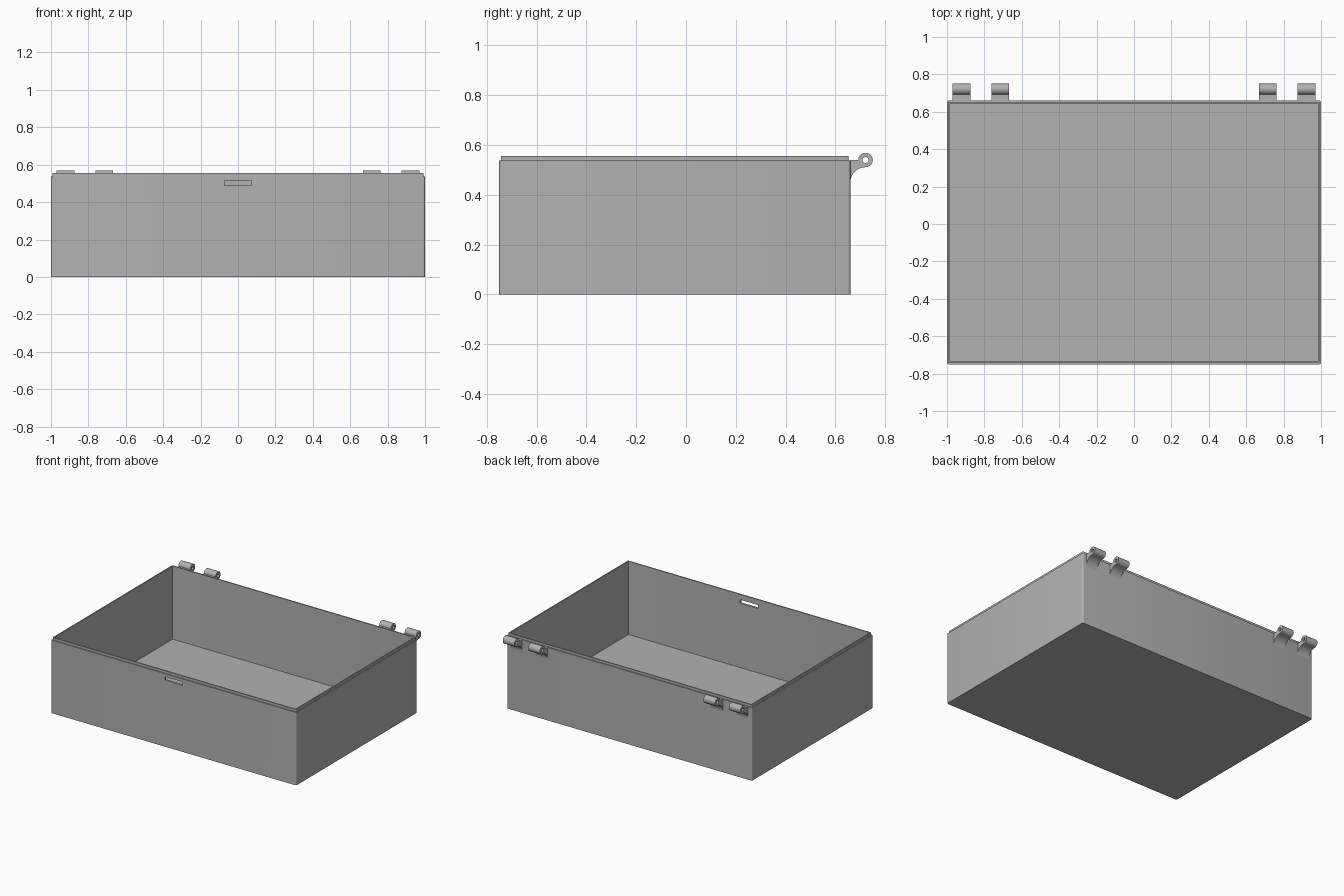
import bpy, bmesh
from math import sin, cos, pi, radians
from mathutils import Matrix, Vector

old = bpy.data.objects.get("Cube")
if old:
    bpy.data.objects.remove(old, do_unlink=True)

grey = bpy.data.materials.new("plain grey")
grey.use_nodes = True
colour = (0.445, 0.445, 0.445, 1)
grey.diffuse_color = colour
grey.node_tree.nodes["Principled BSDF"].inputs["Base Color"].default_value = colour

FRONT, BACK = -0.75, 0.66
WALL, STEP = 0.016, 0.007
RIM, TOP = 0.538, 0.556


def link(name, mesh):
    ob = bpy.data.objects.new(name, mesh)
    bpy.context.collection.objects.link(ob)
    return ob


def select(ob):
    bpy.ops.object.select_all(action='DESELECT')
    ob.select_set(True)
    bpy.context.view_layer.objects.active = ob


def smooth(ob):
    select(ob)
    bpy.ops.object.shade_smooth_by_angle(angle=radians(35))


def arc(cx, cy, r, start, end, n):
    return [(cx + r * cos(radians(start + (end - start) * i / n)),
             cy + r * sin(radians(start + (end - start) * i / n))) for i in range(n + 1)]


def ring(bm, inset, z, radius):
    """Rounded rectangle loop, inset from the outer wall."""
    x = 1 - inset - radius
    y0, y1 = FRONT + inset + radius, BACK - inset - radius
    corners = [(x, y1), (-x, y1), (-x, y0), (x, y0)]
    return [bm.verts.new((px, py, z)) for k, (cx, cy) in enumerate(corners)
            for px, py in arc(cx, cy, radius, 90 * k, 90 * k + 90, 4)]


# Open tray with a stepped rim
bm = bmesh.new()
rings = [ring(bm, *r) for r in (
    (0, 0, 0.01), (0, RIM, 0.01), (STEP, RIM, 0.006),
    (STEP, TOP, 0.006), (WALL, TOP, 0.002), (WALL, WALL, 0.002))]
for a, b in zip(rings, rings[1:]):
    for i in range(len(a)):
        j = (i + 1) % len(a)
        bm.faces.new((a[i], a[j], b[j], b[i]))
bm.faces.new(rings[0][::-1])
bm.faces.new(rings[-1])
bmesh.ops.recalc_face_normals(bm, faces=bm.faces)
mesh = bpy.data.meshes.new("tray")
bm.to_mesh(mesh)
bm.free()
mesh.materials.append(grey)
tray = link("tray", mesh)

# Latch slot through the front wall
bpy.ops.mesh.primitive_cube_add(size=1, location=(0, FRONT, 0.503))
cutter = bpy.context.object
cutter.name = "slot_cutter"
cutter.scale = (0.144, 0.1, 0.026)
cutter.hide_render = True
cutter.data.materials.append(grey)
cut = tray.modifiers.new("slot", 'BOOLEAN')
cut.operation = 'DIFFERENCE'
cut.solver = 'EXACT'
cut.object = cutter
select(tray)
bpy.ops.object.modifier_apply(modifier=cut.name)
bpy.data.objects.remove(cutter, do_unlink=True)
smooth(tray)

# Hinge profile: curved bracket running into a knuckle with a pin hole
PIN_Y, PIN_Z, KNUCKLE = 0.721, 0.54, 0.029
fillet = PIN_Y - BACK
outline = arc(PIN_Y, PIN_Z - KNUCKLE - fillet, fillet, 180, 90, 12)
outline += arc(PIN_Y, PIN_Z, KNUCKLE, -90, 180, 30)[1:]
outline += [(BACK, PIN_Z), ]
hole = arc(PIN_Y, PIN_Z, 0.012, 0, 360, 24)[:-1]


def hinge(name, x, width):
    curve = bpy.data.curves.new(name + "_profile", 'CURVE')
    curve.dimensions = '2D'
    curve.fill_mode = 'BOTH'
    curve.extrude = width / 2
    for pts in (outline, hole):
        s = curve.splines.new('POLY')
        s.points.add(len(pts) - 1)
        for p, (u, v) in zip(s.points, pts):
            p.co = (u, v, 0, 1)
        s.use_cyclic_u = True
    temp = link(name + "_profile", curve)
    deps = bpy.context.evaluated_depsgraph_get()
    mesh = bpy.data.meshes.new_from_object(temp.evaluated_get(deps))
    bpy.data.objects.remove(temp, do_unlink=True)
    # Stand the profile up: its plane becomes y-z, its depth runs along x
    mesh.transform(Matrix(((0, 0, 1, x), (1, 0, 0, 0), (0, 1, 0, 0), (0, 0, 0, 1))))
    bm = bmesh.new()
    bm.from_mesh(mesh)
    bmesh.ops.remove_doubles(bm, verts=bm.verts, dist=1e-5)
    bmesh.ops.recalc_face_normals(bm, faces=bm.faces)
    bm.to_mesh(mesh)
    bm.free()
    mesh.materials.clear()
    mesh.materials.append(grey)
    smooth(link(name, mesh))


for side, sign in (("left", 1), ("right", -1)):
    hinge(side + "_outer_hinge", sign * 0.922, 0.095)
    hinge(side + "_inner_hinge", sign * 0.715, 0.095)
